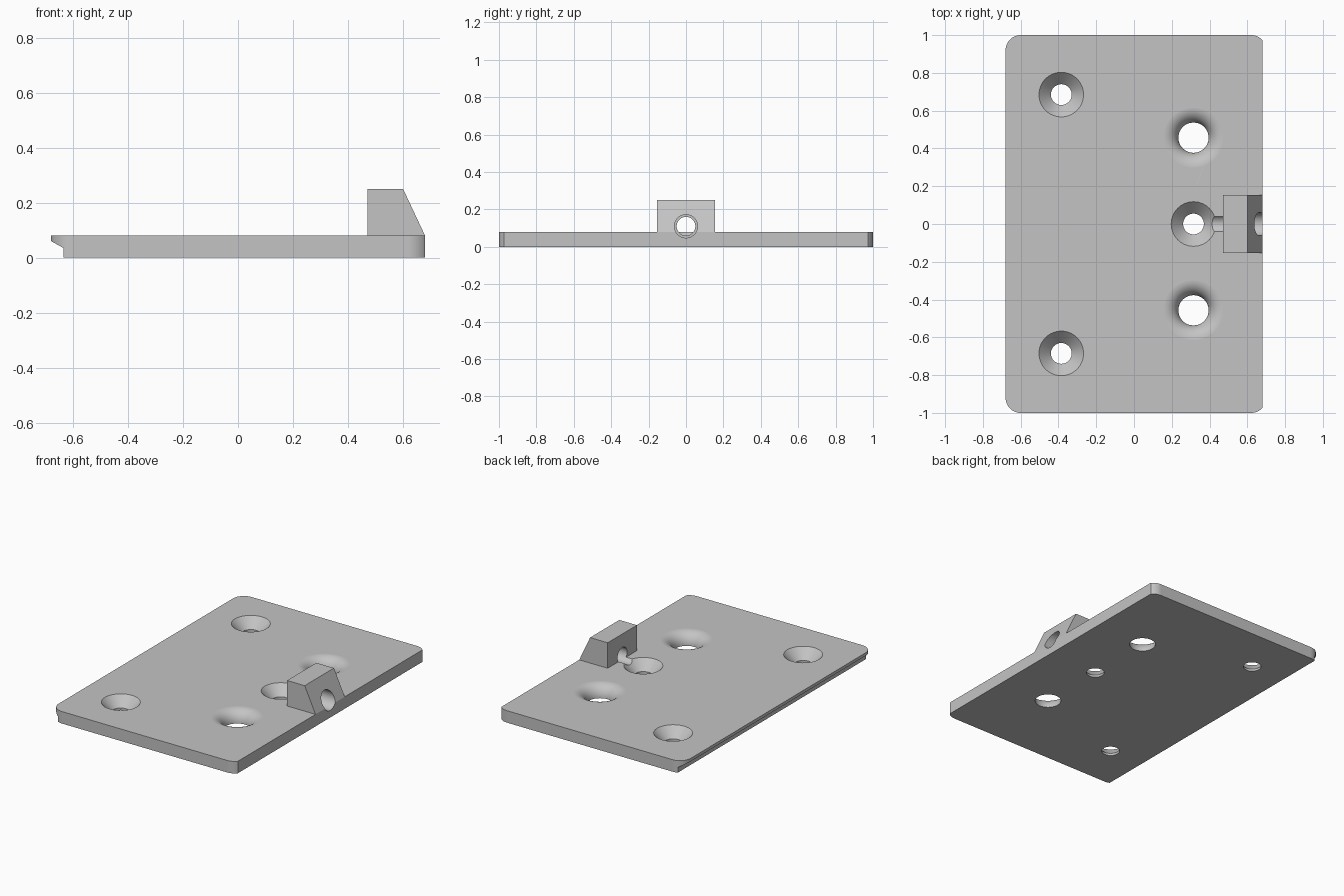
import bpy
import bmesh
from math import sin, cos, pi, radians, acos
from mathutils import Matrix, Vector

cube = bpy.data.objects.get("Cube")
if cube:
    bpy.data.objects.remove(cube, do_unlink=True)

GREY = (0.55, 0.55, 0.55, 1)
grey = bpy.data.materials.new("plain grey")
grey.use_nodes = True
grey.diffuse_color = GREY
grey.node_tree.nodes["Principled BSDF"].inputs["Base Color"].default_value = GREY

TOP = 0.08      # plate thickness
EDGE = 0.68     # half width of the plate


def make_object(name, bm):
    bmesh.ops.recalc_face_normals(bm, faces=bm.faces)
    mesh = bpy.data.meshes.new(name)
    bm.to_mesh(mesh)
    bm.free()
    mesh.materials.append(grey)
    obj = bpy.data.objects.new(name, mesh)
    bpy.context.collection.objects.link(obj)
    return obj


def extrude(name, points, direction):
    """Closed outline pushed along a direction."""
    bm = bmesh.new()
    face = bm.faces.new([bm.verts.new(p) for p in points])
    grown = bmesh.ops.extrude_face_region(bm, geom=[face], use_keep_orig=True)
    verts = [g for g in grown["geom"] if isinstance(g, bmesh.types.BMVert)]
    bmesh.ops.translate(bm, verts=verts, vec=Vector(direction))
    return make_object(name, bm)


def prism(name, profile, half):
    """Side profile in x and z, spanning y from -half to half."""
    return extrude(name, [(x, -half, z) for x, z in profile], (0, 2 * half, 0))


def lathe(name, profile, matrix, steps=64):
    """Solid of revolution from (radius, height) pairs."""
    bm = bmesh.new()
    rings = [[bm.verts.new((r * cos(2 * pi * i / steps), r * sin(2 * pi * i / steps), z))
              for i in range(steps)] for r, z in profile]
    for low, high in zip(rings, rings[1:]):
        for i in range(steps):
            j = (i + 1) % steps
            bm.faces.new((low[i], low[j], high[j], high[i]))
    bm.faces.new(rings[0])
    bm.faces.new(rings[-1])
    bm.transform(matrix)
    return make_object(name, bm)


def cut(obj, cutters):
    for cutter in cutters:
        mod = obj.modifiers.new("cut", 'BOOLEAN')
        mod.operation = 'DIFFERENCE'
        mod.solver = 'EXACT'
        mod.object = cutter
    graph = bpy.context.evaluated_depsgraph_get()
    mesh = bpy.data.meshes.new_from_object(obj.evaluated_get(graph))
    obj.modifiers.clear()
    obj.data = mesh


def shade(obj):
    bpy.ops.object.select_all(action='DESELECT')
    obj.select_set(True)
    bpy.context.view_layer.objects.active = obj
    bpy.ops.object.shade_smooth_by_angle(angle=radians(30))
    for face in obj.data.polygons:      # broad flat faces stay flat
        if face.area > 0.02:
            face.use_smooth = False


# Plate outline: round corners, the +x ones trimmed by the straight edge
R = 0.08


def arc(cx, cy, start, end, steps=12):
    return [(cx + R * cos(start + (end - start) * i / steps),
             cy + R * sin(start + (end - start) * i / steps), 0) for i in range(steps + 1)]


trim = acos((EDGE - 0.62) / R)
outline = (arc(0.62, 1 - R, trim, pi / 2)
           + arc(R - EDGE, 1 - R, pi / 2, pi)
           + arc(R - EDGE, R - 1, pi, 1.5 * pi)
           + arc(0.62, R - 1, 1.5 * pi, 2 * pi - trim))
plate = extrude("base_plate", outline, (0, 0, TOP))

# Stop block with a sloped outer face
block = prism("stop_block", [(0.47, TOP), (EDGE, TOP), (0.60, 0.25), (0.47, 0.25)], 0.154)

# Undercut below the -x lip
cutters = [prism("lip_cutter", [(-0.75, -0.1), (-0.635, -0.1), (-0.635, 0.035),
                                (-EDGE, 0.06), (-0.75, 0.099)], 1.2)]

# Countersunk screw holes
sink = [(0.055, -0.1), (0.055, 0.015), (0.118, TOP), (0.148, 0.111)]
for x, y in ((-0.385, 0.685), (-0.385, -0.685), (0.315, 0)):
    cutters.append(lathe("screw_cutter", sink, Matrix.Translation((x, y, 0))))

# Through holes with a rounded mouth
mouth = [(0.08, -0.1)]
for i in range(13):
    a = radians(86) * i / 12
    mouth.append((0.16 - 0.08 * cos(a), TOP * sin(a)))
mouth += [(0.162, TOP + 0.0003), (0.162, 0.2)]
for y in (0.457, -0.457):
    cutters.append(lathe("mouth_cutter", mouth, Matrix.Translation((0.315, y, 0))))

# Stepped bore along x through the block, grooving the plate
bore = lathe("bore_cutter", [(0.05, 0.33), (0.05, 0.56), (0.062, 0.56), (0.062, 0.8)],
             Matrix.Translation((0, 0, 0.11)) @ Matrix.Rotation(pi / 2, 4, 'Y'))

cut(plate, cutters + [bore])
cut(block, [bore])
for cutter in cutters + [bore]:
    bpy.data.objects.remove(cutter, do_unlink=True)
for part in (plate, block):
    shade(part)
